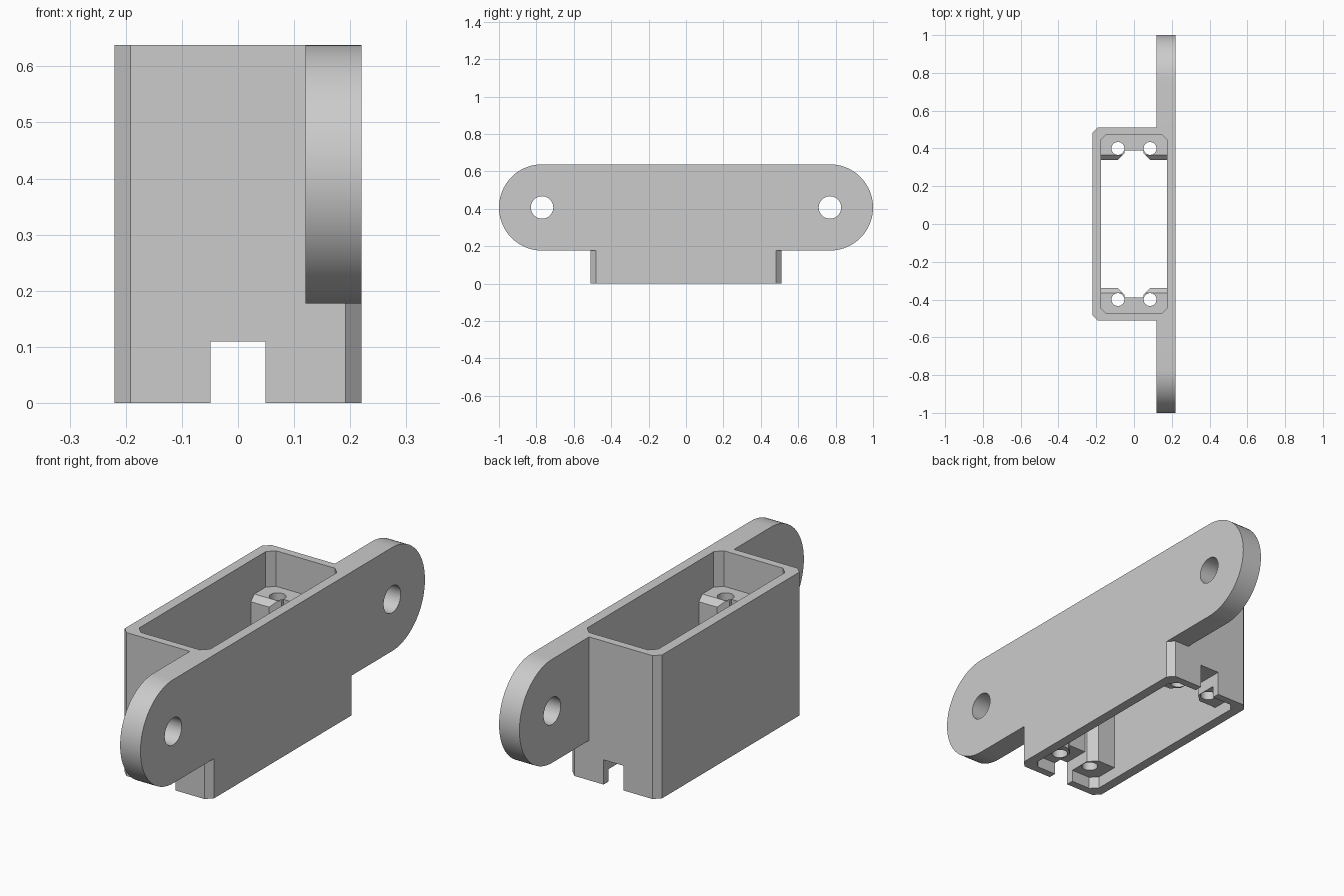
import bpy, bmesh, math
from mathutils import Matrix, Vector

default = bpy.data.objects.get("Cube")
if default:
    bpy.data.objects.remove(default, do_unlink=True)

# Single grey plastic
grey = bpy.data.materials.new("grey plastic")
grey.use_nodes = True
colour = (0.6, 0.6, 0.6, 1)
grey.diffuse_color = colour
grey.node_tree.nodes["Principled BSDF"].inputs["Base Color"].default_value = colour


def prism(name, outline, lo, hi, axis="Z"):
    """Extrude a 2D outline from lo to hi: (x, y) along Z, or (y, z) along X."""
    bm = bmesh.new()
    if axis == "Z":
        points, step = [(u, v, lo) for u, v in outline], Vector((0, 0, hi - lo))
    else:
        points, step = [(lo, u, v) for u, v in outline], Vector((hi - lo, 0, 0))
    face = bm.faces.new([bm.verts.new(p) for p in points])
    extruded = bmesh.ops.extrude_face_region(bm, geom=[face])["geom"]
    bmesh.ops.translate(bm, vec=step, verts=[g for g in extruded if isinstance(g, bmesh.types.BMVert)])
    bmesh.ops.recalc_face_normals(bm, faces=bm.faces)
    mesh = bpy.data.meshes.new(name)
    bm.to_mesh(mesh)
    bm.free()
    mesh.materials.append(grey)
    ob = bpy.data.objects.new(name, mesh)
    bpy.context.collection.objects.link(ob)
    return ob


def rect(x, y, c=0):
    """Centred rectangle outline with chamfered corners."""
    if c == 0:
        return [(-x, -y), (x, -y), (x, y), (-x, y)]
    return [(-x + c, -y), (x - c, -y), (x, -y + c), (x, y - c),
            (x - c, y), (-x + c, y), (-x, y - c), (-x, -y + c)]


def arc(cx, cy, r, start, sweep, n):
    return [(cx + r * math.cos(start + sweep * i / n), cy + r * math.sin(start + sweep * i / n))
            for i in range(n + 1)]


def circle(cx, cy, r, n=40):
    return arc(cx, cy, r, 0, math.tau, n)[:-1]


def combine(target, other, operation):
    """Apply a boolean and remove the helper."""
    other.hide_render = True
    mod = target.modifiers.new("boolean", "BOOLEAN")
    mod.operation, mod.solver, mod.object = operation, "EXACT", other
    bpy.ops.object.select_all(action="DESELECT")
    bpy.context.view_layer.objects.active = target
    target.select_set(True)
    bpy.ops.object.modifier_apply(modifier=mod.name)
    bpy.data.objects.remove(other, do_unlink=True)


def smooth(ob):
    bpy.ops.object.select_all(action="DESELECT")
    bpy.context.view_layer.objects.active = ob
    ob.select_set(True)
    bpy.ops.object.shade_smooth_by_angle(angle=math.radians(25))


TOP, HALF_X = 0.638, 0.22
PLATE_BOTTOM = 0.177
R = (TOP - PLATE_BOTTOM) / 2
MID = PLATE_BOTTOM + R
SLOT, SLOT_TOP = 0.049, 0.11

# Housing with a rounded mounting plate along one side
housing = prism("housing", rect(HALF_X, 0.51, 0.028), 0, TOP)
stadium = (arc(1 - R, MID, R, -math.pi / 2, math.pi, 40)
           + arc(R - 1, MID, R, math.pi / 2, math.pi, 40))
combine(housing, prism("plate", stadium, 0.12, HALF_X, "X"), "UNION")

# Open cavity, cable slots and mounting holes
combine(housing, prism("cavity", rect(0.175, 0.475, 0.03), -0.1, 0.8), "DIFFERENCE")
combine(housing, prism("slot", rect(SLOT, 0.7), -0.1, SLOT_TOP), "DIFFERENCE")
for side in (-1, 1):
    combine(housing, prism("bolt_hole", circle(side * (1 - R), MID, 0.06), 0, 0.4, "X"), "DIFFERENCE")
smooth(housing)

# Screw blocks at both ends of the cavity
LOW, HIGH = 0.055, 0.48
half = [(SLOT, 0.39), (SLOT, 0.375), (0.085, 0.34), (0.18, 0.34), (0.18, 0.48)]
for side, label in ((-1, "front"), (1, "back")):
    outline = half + [(-x, y) for x, y in reversed(half)]
    block = prism(label + "_screw_block", [(x, side * y) for x, y in outline], LOW, HIGH)
    # Sloped lead-in on the inner top edge
    slope = [(side * y, z) for y, z in
             ((0.32, HIGH - 0.045), (0.38, HIGH + 0.015), (0.32, HIGH + 0.015))]
    combine(block, prism("slope", slope, -0.3, 0.3, "X"), "DIFFERENCE")
    combine(block, prism("slot", rect(SLOT, 0.7), -0.1, SLOT_TOP), "DIFFERENCE")
    for x in (-0.085, 0.085):
        combine(block, prism("screw_hole", circle(x, side * 0.4, 0.034, 32), -0.1, 0.7), "DIFFERENCE")
    smooth(block)
